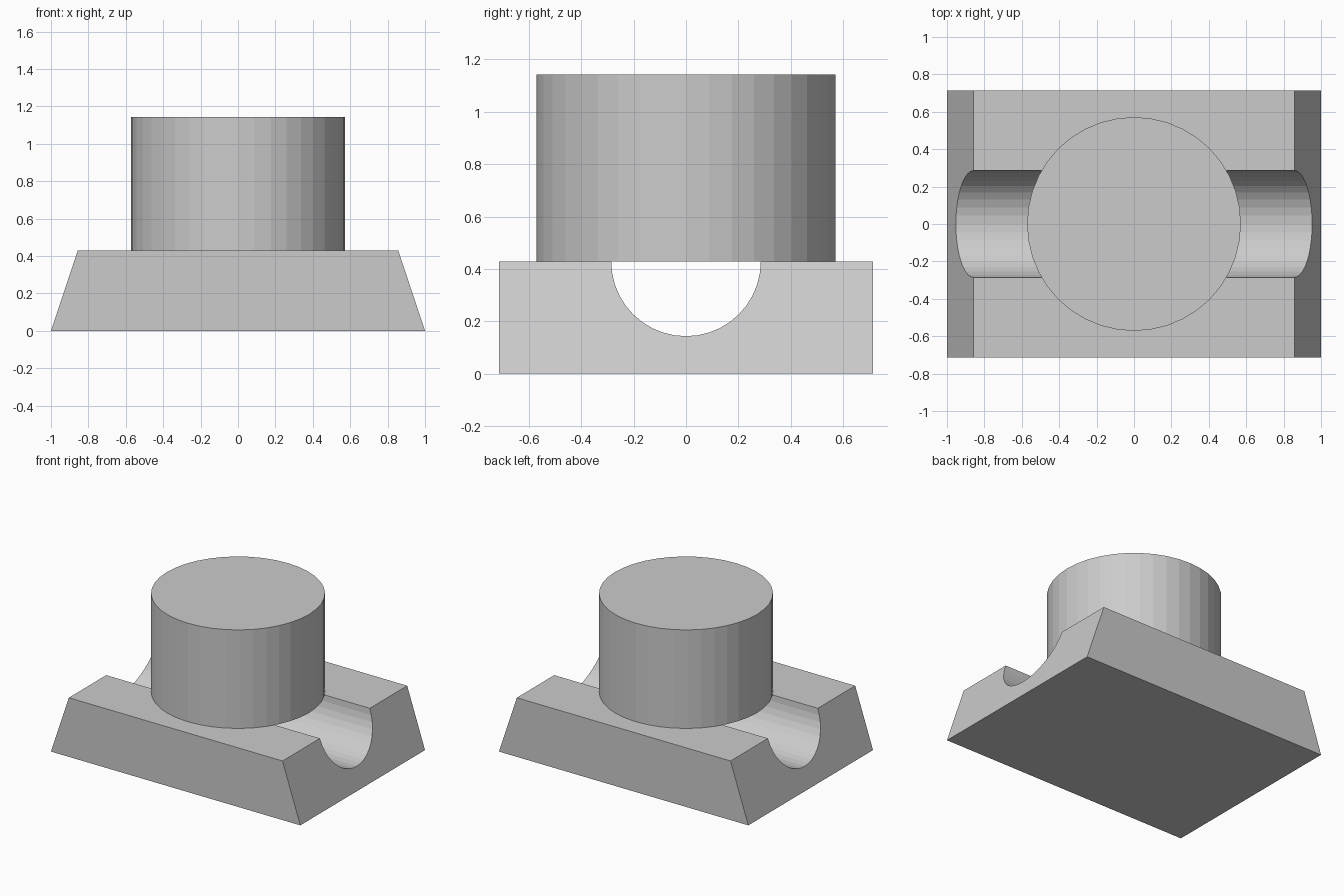
import bpy, bmesh, math

if "Cube" in bpy.data.objects:
    bpy.data.objects.remove(bpy.data.objects["Cube"])

BASE_H, HALF_Y = 0.4286, 0.7143
GROOVE_R, POST_R, TOP = 0.2857, 0.5714, 1.1429
SEGMENTS = 40

grey = bpy.data.materials.new("grey")
grey.diffuse_color = (0.6, 0.6, 0.6, 1)
grey.use_nodes = True
grey.node_tree.nodes["Principled BSDF"].inputs["Base Color"].default_value = grey.diffuse_color


def extrude_outline(name, ends):
    """Join two matching outlines into a closed solid."""
    bm = bmesh.new()
    rings = [[bm.verts.new(p) for p in ring] for ring in ends]
    for ring in rings:
        bm.faces.new(ring)
    n = len(rings[0])
    for i in range(n):
        j = (i + 1) % n
        bm.faces.new((rings[0][i], rings[0][j], rings[1][j], rings[1][i]))
    bmesh.ops.recalc_face_normals(bm, faces=bm.faces)
    mesh = bpy.data.meshes.new(name)
    bm.to_mesh(mesh)
    bm.free()
    mesh.materials.append(grey)
    obj = bpy.data.objects.new(name, mesh)
    bpy.context.collection.objects.link(obj)
    return obj


# Base: block with a half-round groove along x and sloping ends
profile = [(-HALF_Y, BASE_H), (-HALF_Y, 0), (HALF_Y, 0), (HALF_Y, BASE_H)]
for i in range(SEGMENTS // 2 + 1):
    a = 2 * math.pi * i / SEGMENTS
    profile.append((GROOVE_R * math.cos(a), BASE_H - GROOVE_R * math.sin(a)))
extrude_outline("grooved_base",
                [[(s * (1 - z / 3), y, z) for y, z in profile] for s in (-1, 1)])

# Post: upright cylinder bridging the groove
angles = [2 * math.pi * i / SEGMENTS for i in range(SEGMENTS)]
extrude_outline("round_post",
                [[(POST_R * math.cos(a), POST_R * math.sin(a), z) for a in angles]
                 for z in (BASE_H, TOP)])
